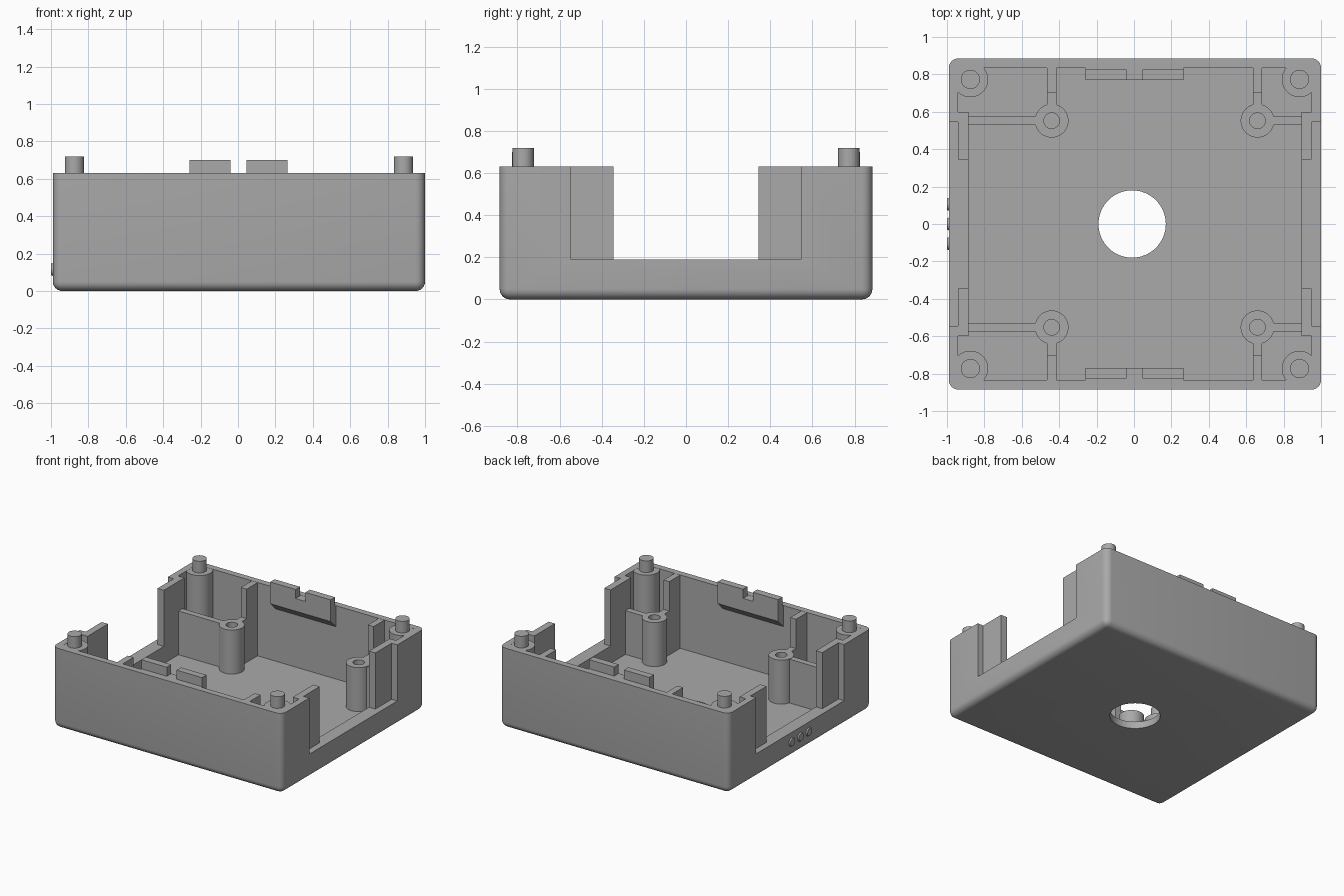
import bpy, bmesh, math
from mathutils import Matrix, Vector

if "Cube" in bpy.data.objects:
    bpy.data.objects.remove(bpy.data.objects["Cube"], do_unlink=True)

grey = bpy.data.materials.new("plain grey plastic")
grey.use_nodes = True
colour = (0.4, 0.4, 0.4, 1)
grey.diffuse_color = colour
grey.node_tree.nodes["Principled BSDF"].inputs["Base Color"].default_value = colour

CX = 0.005           # middle of the case along x
TOP = 0.63           # rim height
FLOOR = 0.055
POST_TOP = 0.40


def finish(name, bm, smooth=False):
    bmesh.ops.recalc_face_normals(bm, faces=bm.faces)
    mesh = bpy.data.meshes.new(name)
    bm.to_mesh(mesh)
    bm.free()
    mesh.materials.append(grey)
    obj = bpy.data.objects.new(name, mesh)
    bpy.context.collection.objects.link(obj)
    if smooth:
        shade(obj)
    return obj


def select(obj):
    bpy.ops.object.select_all(action='DESELECT')
    obj.select_set(True)
    bpy.context.view_layer.objects.active = obj


def shade(obj):
    select(obj)
    bpy.ops.object.shade_smooth_by_angle(angle=math.radians(35))


def add_box(bm, xs, ys, zs):
    low = Vector((min(xs), min(ys), min(zs)))
    high = Vector((max(xs), max(ys), max(zs)))
    matrix = Matrix.Translation((low + high) / 2) @ Matrix.Diagonal((*(high - low), 1))
    bmesh.ops.create_cube(bm, size=1, matrix=matrix)


def box(name, xs, ys, zs):
    bm = bmesh.new()
    add_box(bm, xs, ys, zs)
    return finish(name, bm)


def cylinder(name, x, y, radius, z0, z1, sides=40):
    bm = bmesh.new()
    bmesh.ops.create_cone(bm, cap_ends=True, segments=sides, radius1=radius, radius2=radius,
                          depth=z1 - z0, matrix=Matrix.Translation((x, y, (z0 + z1) / 2)))
    return finish(name, bm, True)


def cut(obj, cutter):
    mod = obj.modifiers.new("cut", 'BOOLEAN')
    mod.operation = 'DIFFERENCE'
    mod.solver = 'EXACT'
    mod.object = cutter
    select(obj)
    bpy.ops.object.modifier_apply(modifier=mod.name)
    bpy.data.objects.remove(cutter, do_unlink=True)


# Case shell: rounded sides and bottom, hollowed, side openings, floor hole
bm = bmesh.new()
add_box(bm, (CX - 0.995, CX + 0.995), (-0.885, 0.885), (0, TOP))
edges = [e for e in bm.edges if min(v.co.z for v in e.verts) < 0.01]
bmesh.ops.bevel(bm, geom=edges, offset=0.05, segments=6, profile=0.5, affect='EDGES')
shell = finish("case_shell", bm)
cut(shell, box("cavity", (CX - 0.945, CX + 0.945), (-0.835, 0.835), (FLOOR, 1)))
cut(shell, box("side_openings", (-2, 2), (-0.545, 0.545), (0.19, 1)))
cut(shell, cylinder("floor_hole", -0.01, 0, 0.18, -0.5, 0.5, 64))
shade(shell)

for sx, side in ((-1, "right"), (1, "left")):
    inner, wall = CX + sx * 0.89, CX + sx * 0.945
    post_x = -0.44 if sx < 0 else 0.66

    # Thickened sill below each side opening
    box(f"{side}_sill", (inner, wall + sx * 0.01), (-0.35, 0.35), (0.03, 0.19))

    for sy, end in ((-1, "front"), (1, "back")):
        tag = f"{end}_{side}"
        # Guide plate beside the opening
        box(f"{tag}_guide_plate", (inner, wall), (sy * 0.345, sy * 0.6), (0.03, TOP))

        # Corner column with locating pin
        cx, cy = CX + sx * 0.88, sy * 0.773
        cylinder(f"{tag}_corner_column", cx, cy, 0.095, 0.06 - 0.02, TOP - 0.001)
        cylinder(f"{tag}_locating_pin", cx, cy, 0.051, TOP - 0.02, 0.72)

        # Screw post and the ribs that brace it
        py = sy * 0.552
        post = cylinder(f"{tag}_screw_post", post_x, py, 0.09, 0.03, POST_TOP)
        cut(post, cylinder("screw_hole", post_x, py, 0.042, 0.1, 1, 32))
        shade(post)
        box(f"{tag}_side_rib", (post_x + sx * 0.08, inner + sx * 0.01),
            (py - 0.024, py + 0.024), (0.03, POST_TOP - 0.002))
        rib_x = (post_x - 0.025, post_x + 0.025)
        box(f"{tag}_low_rib", rib_x, (sy * 0.63, sy * 0.71), (0.03, POST_TOP - 0.002))
        box(f"{tag}_tall_rib", rib_x, (sy * 0.70, sy * 0.84), (0.03, TOP - 0.001))

# Snap clips on the front and back walls: wedge-bottomed bar with two tabs
for sy, end in ((-1, "front"), (1, "back")):
    bm = bmesh.new()
    profile = [(0.84, TOP - 0.001), (0.77, TOP - 0.001), (0.77, 0.53), (0.84, 0.46)]
    face = bm.faces.new([bm.verts.new((-0.26, sy * y, z)) for y, z in profile])
    grown = bmesh.ops.extrude_face_region(bm, geom=[face])["geom"]
    bmesh.ops.translate(bm, vec=(0.525, 0, 0),
                        verts=[v for v in grown if isinstance(v, bmesh.types.BMVert)])
    finish(f"{end}_clip_bar", bm)
    for xs, side in (((-0.26, -0.04), "right"), ((0.045, 0.265), "left")):
        box(f"{end}_{side}_clip_tab", xs, (sy * 0.77, sy * 0.825), (TOP - 0.02, 0.70))

# Row of small raised buttons on the side wall
for i in range(3):
    bm = bmesh.new()
    spot = Matrix.Translation((-0.99, 0.105 * (i - 1), 0.115)) @ Matrix.Rotation(-math.pi / 2, 4, 'Y')
    bmesh.ops.create_cone(bm, cap_ends=True, segments=24, radius1=0.038, radius2=0.03,
                          depth=0.02, matrix=spot)
    finish(f"side_button_{i + 1}", bm, True)
